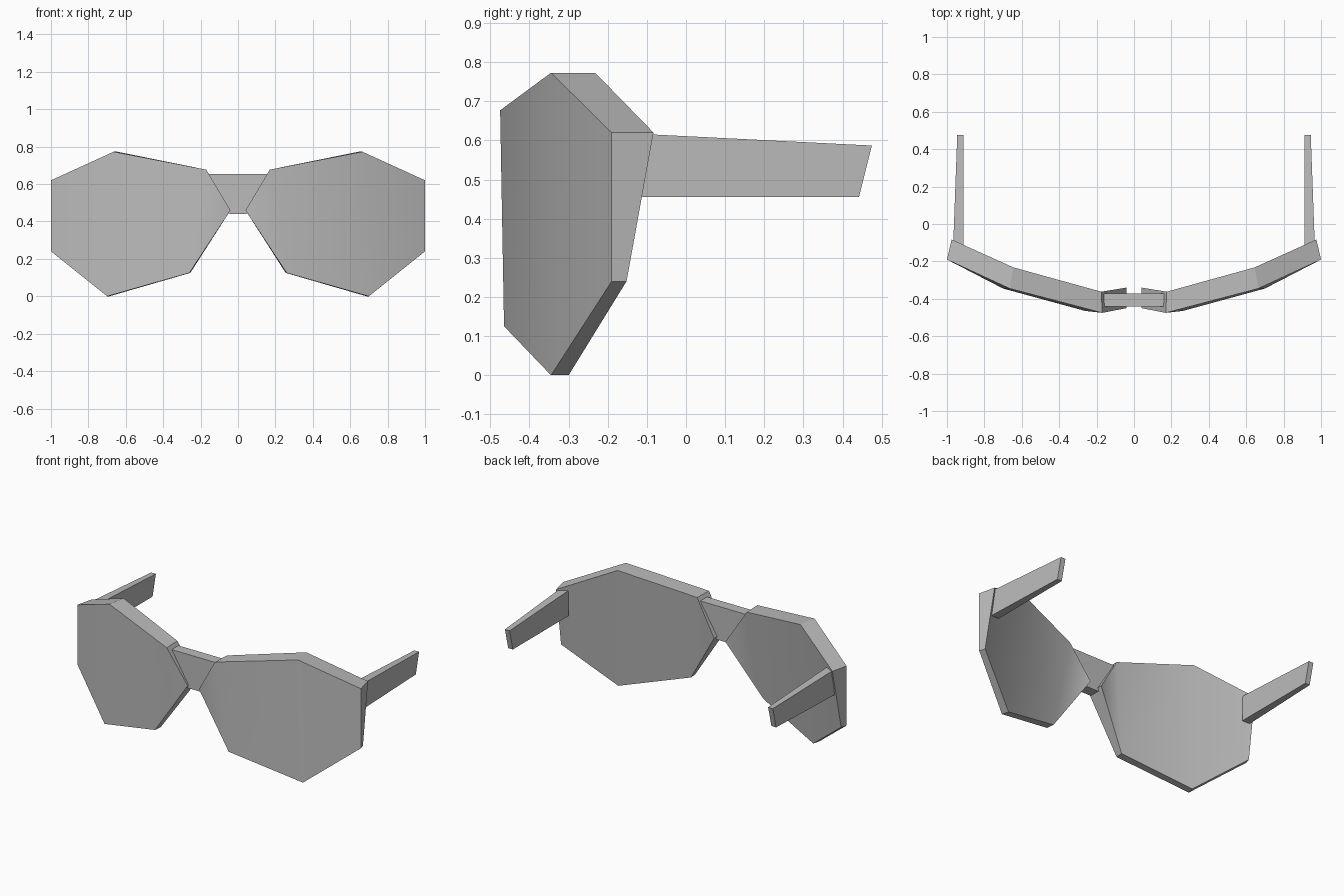
import bpy
import math

cube = bpy.data.objects.get("Cube")
if cube:
    bpy.data.objects.remove(cube, do_unlink=True)

GREY = (0.5, 0.5, 0.5, 1.0)
grey = bpy.data.materials.new("plain_grey")
grey.use_nodes = True
grey.diffuse_color = GREY
grey.node_tree.nodes["Principled BSDF"].inputs["Base Color"].default_value = GREY


def solid(name, front, back, caps, side):
    """Bridge two matching outlines, with caps split into the given faces."""
    n = len(front)
    faces = [list(c) for c in caps]
    faces += [[i + n for i in reversed(c)] for c in caps]
    faces += [[i, i + n, (i + 1) % n + n, (i + 1) % n] for i in range(n)]
    verts = [(x * side, y, z) for x, y, z in front + back]
    mesh = bpy.data.meshes.new(name)
    mesh.from_pydata(verts, [], faces)
    mesh.materials.append(grey)
    obj = bpy.data.objects.new(name, mesh)
    bpy.context.collection.objects.link(obj)
    # Consistent outward normals, then soft shading across the gentle bends
    bpy.ops.object.select_all(action='DESELECT')
    obj.select_set(True)
    bpy.context.view_layer.objects.active = obj
    bpy.ops.object.mode_set(mode='EDIT')
    bpy.ops.mesh.select_all(action='SELECT')
    bpy.ops.mesh.normals_make_consistent(inside=False)
    bpy.ops.object.mode_set(mode='OBJECT')
    bpy.ops.object.shade_smooth_by_angle(angle=math.radians(30))
    return obj


# Lens outline: x, y, z, depth to the back face, sideways shift of the back face
LENS = [
    (0.04, -0.45, 0.46, 0.11, 0.0),
    (0.17, -0.475, 0.677, 0.113, 0.005),
    (0.665, -0.345, 0.773, 0.113, -0.02),
    (1.0, -0.19, 0.62, 0.107, -0.025),
    (1.0, -0.19, 0.24, 0.038, -0.012),
    (0.7, -0.345, 0.0, 0.045, -0.012),
    (0.26, -0.465, 0.125, 0.05, -0.005),
]
lens_front = [(x, y, z) for x, y, z, d, s in LENS]
lens_back = [(x + s, y + d, z) for x, y, z, d, s in LENS]
lens_caps = [(0, 1, 6), (1, 2, 5, 6), (2, 3, 4, 5)]

# Temple arm profile: y, z, outer x
ARM = [(-0.12, 0.617, 0.967), (0.475, 0.587, 0.945),
       (0.442, 0.455, 0.945), (-0.12, 0.455, 0.967)]
arm_outer = [(x, y, z) for y, z, x in ARM]
arm_inner = [(0.912, y, z) for y, z, x in ARM]

for label, side in (("left", 1), ("right", -1)):
    solid(label + "_lens", lens_front, lens_back, lens_caps, side)
    solid(label + "_arm", arm_outer, arm_inner, [(0, 1, 2, 3)], side)

# Tapered nose bridge
BRIDGE = [(-0.16, 0.655), (0.16, 0.655), (0.045, 0.44), (-0.045, 0.44)]
solid("nose_bridge", [(x, -0.44, z) for x, z in BRIDGE],
      [(x, -0.372, z) for x, z in BRIDGE], [(0, 1, 2, 3)], 1)
